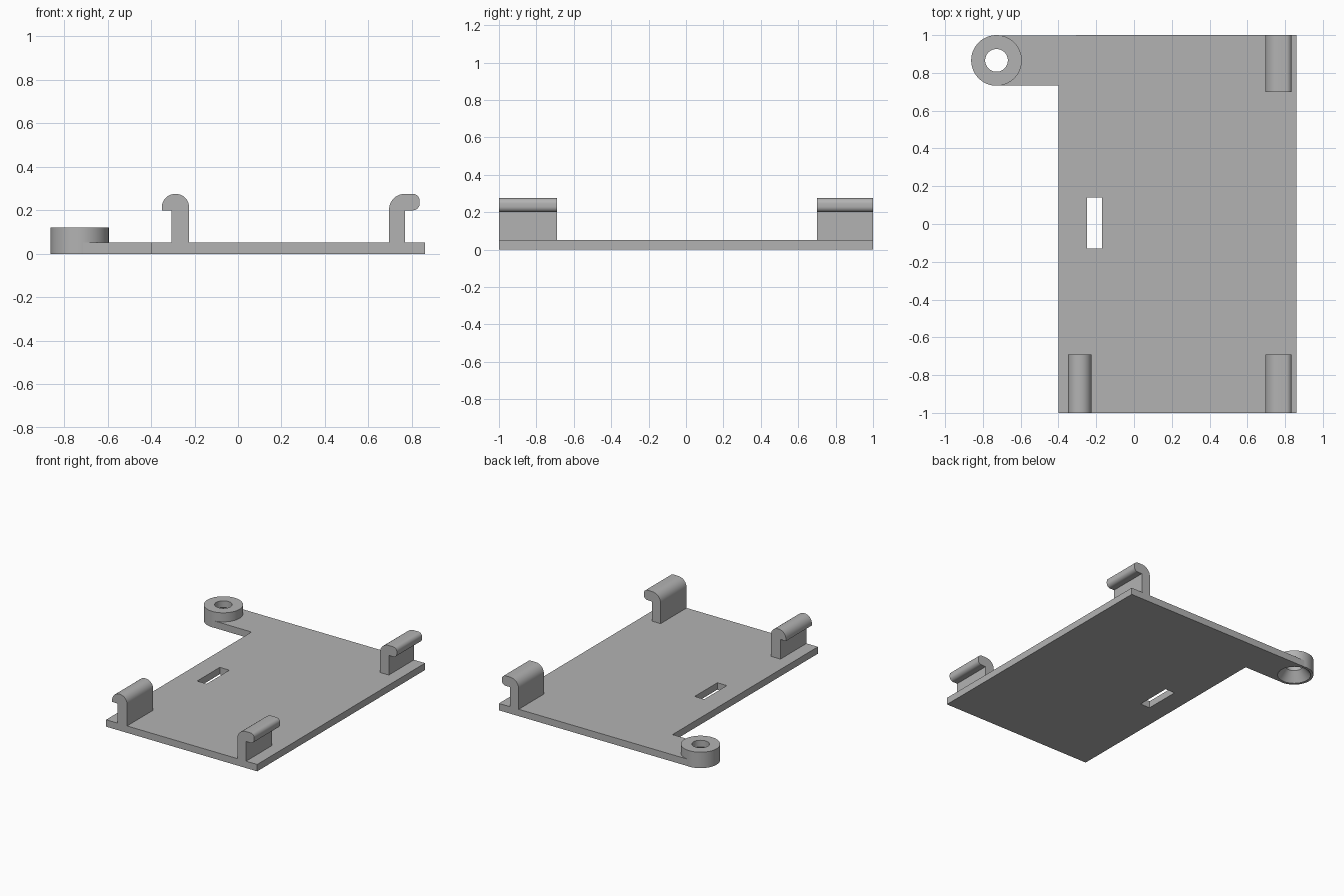
import bpy, bmesh
from math import cos, sin, pi, radians
from mathutils import Vector

cube = bpy.data.objects.get("Cube")
if cube:
    bpy.data.objects.remove(cube, do_unlink=True)

grey = bpy.data.materials.new("grey plastic")
grey.use_nodes = True
colour = (0.45, 0.45, 0.45, 1)
grey.diffuse_color = colour
grey.node_tree.nodes["Principled BSDF"].inputs["Base Color"].default_value = colour


def finish(bm, name):
    bmesh.ops.recalc_face_normals(bm, faces=bm.faces)
    mesh = bpy.data.meshes.new(name)
    bm.to_mesh(mesh)
    bm.free()
    mesh.materials.append(grey)
    obj = bpy.data.objects.new(name, mesh)
    bpy.context.collection.objects.link(obj)
    bpy.ops.object.select_all(action="DESELECT")
    obj.select_set(True)
    bpy.context.view_layer.objects.active = obj
    bpy.ops.object.shade_smooth_by_angle(angle=radians(30))
    return obj


def arc(cx, cy, r, start, end, steps=10):
    angles = [radians(start + (end - start) * i / steps) for i in range(steps + 1)]
    return [(cx + r * cos(a), cy + r * sin(a)) for a in angles]


def prism(name, loops, to_3d, depth):
    """Fill outlines (later loops are holes) and extrude them along depth."""
    bm = bmesh.new()
    edges = []
    for loop in loops:
        verts = [bm.verts.new(to_3d(*p)) for p in loop]
        edges += [bm.edges.new((v, verts[i - 1])) for i, v in enumerate(verts)]
    bmesh.ops.triangle_fill(bm, use_beauty=True, use_dissolve=False, edges=edges)
    out = bmesh.ops.extrude_face_region(bm, geom=bm.faces[:], use_keep_orig=True)
    moved = [g for g in out["geom"] if isinstance(g, bmesh.types.BMVert)]
    bmesh.ops.translate(bm, verts=moved, vec=Vector(depth))
    return finish(bm, name)


# Base plate with side arm and slot; the arm end wraps round the boss
BOSS_X, BOSS_Y, BOSS_R = -0.728, 0.866, 0.134
THICK = 0.052
outline = [(-0.4, -1), (0.86, -1), (0.86, 1)]
outline += arc(BOSS_X, BOSS_Y, BOSS_R - 0.001, 90, -90, 24)
outline += [(-0.4, BOSS_Y - BOSS_R)]
slot = [(-0.25, -0.13), (-0.17, -0.13), (-0.17, 0.14), (-0.25, 0.14)]
prism("base_plate", [outline, slot], lambda x, y: (x, y, 0), (0, 0, THICK))

# Screw boss: lathed ring with a countersink underneath
section = [(BOSS_R, 0), (BOSS_R, 0.12), (0.06, 0.12), (0.06, 0.07), (0.115, 0)]
SEGMENTS = 64
bm = bmesh.new()
rings = []
for i in range(SEGMENTS):
    a = 2 * pi * i / SEGMENTS
    rings.append([bm.verts.new((BOSS_X + r * cos(a), BOSS_Y + r * sin(a), z))
                  for r, z in section])
for i in range(SEGMENTS):
    here, before = rings[i], rings[i - 1]
    for j in range(len(section)):
        bm.faces.new((here[j], here[j - 1], before[j - 1], before[j]))
finish(bm, "screw_boss")

# Clip profiles: stem, lip and rounded head
TOP, LIP = 0.275, 0.2
right_clip = [(0.768, THICK), (0.768, LIP)]
right_clip += arc(0.805, LIP + 0.03, 0.03, -90, 0, 8)
right_clip += arc(0.805, TOP - 0.03, 0.03, 0, 90, 8)
right_clip += arc(0.765, TOP - 0.07, 0.07, 90, 180, 12)
right_clip += [(0.695, THICK)]

left_clip = [(-0.225, THICK)]
left_clip += arc(-0.285, TOP - 0.06, 0.06, 0, 90, 12)
left_clip += arc(-0.29, TOP - 0.06, 0.06, 90, 180, 12)
left_clip += [(-0.35, LIP), (-0.305, LIP), (-0.305, THICK)]

for name, profile, y0, length in (("front_left_clip", right_clip, -1, 0.31),
                                  ("back_left_clip", right_clip, 0.7, 0.3),
                                  ("front_right_clip", left_clip, -1, 0.31)):
    prism(name, [profile], lambda x, z: (x, y0, z), (0, length, 0))
